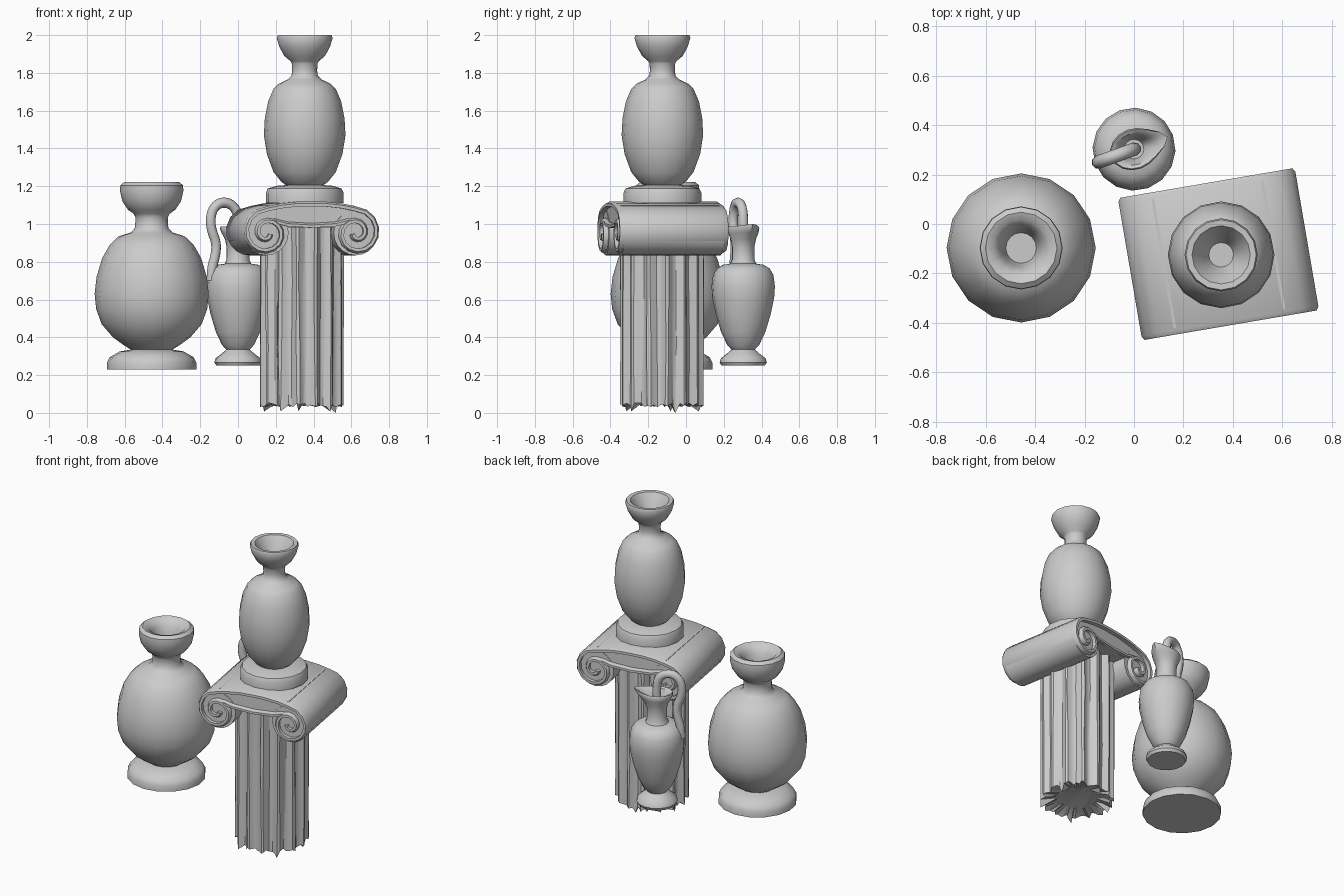
import bpy, bmesh, math, random
from math import sin, cos, pi, radians
from mathutils import Vector

if "Cube" in bpy.data.objects:
    bpy.data.objects.remove(bpy.data.objects["Cube"])

random.seed(4)


def finish(bm, name, loc, rot=0.0, angle=35):
    bmesh.ops.remove_doubles(bm, verts=bm.verts, dist=1e-5)
    bmesh.ops.recalc_face_normals(bm, faces=bm.faces)
    me = bpy.data.meshes.new(name)
    bm.to_mesh(me)
    bm.free()
    ob = bpy.data.objects.new(name, me)
    bpy.context.collection.objects.link(ob)
    ob.location = loc
    ob.rotation_euler.z = rot
    smooth(ob, angle)
    return ob


def smooth(ob, angle):
    bpy.ops.object.select_all(action='DESELECT')
    ob.select_set(True)
    bpy.context.view_layer.objects.active = ob
    bpy.ops.object.shade_smooth_by_angle(angle=radians(angle))


def skin(bm, rings):
    for a, b in zip(rings, rings[1:]):
        n = len(a)
        for i in range(n):
            bm.faces.new((a[i], a[(i + 1) % n], b[(i + 1) % n], b[i]))


def lathe(name, profile, loc, segs=16, rot=0.0, warp=None):
    """Turn (radius, z) points into a capped surface of revolution."""
    bm = bmesh.new()
    rings = []
    for k, (r, z) in enumerate(profile):
        ring = []
        for i in range(segs):
            a = 2 * pi * i / segs
            p = Vector((r * cos(a), r * sin(a), z))
            ring.append(bm.verts.new(warp(p, a) if warp else p))
        rings.append(ring)
    skin(bm, rings)
    bm.faces.new(rings[0])
    bm.faces.new(rings[-1])
    return finish(bm, name, loc, rot, 40)


# Large round vase
lathe("large_vase", [
    (.237, .23), (.237, .265), (.222, .295), (.17, .325), (.11, .335), (.15, .36),
    (.205, .40), (.265, .47), (.294, .55), (.302, .63), (.292, .72), (.262, .82),
    (.222, .89), (.175, .935), (.11, .955), (.088, .98), (.086, 1.035), (.096, 1.055),
    (.125, 1.075), (.155, 1.12), (.168, 1.175), (.166, 1.205), (.145, 1.222),
    (.115, 1.212), (.09, 1.18), (.075, 1.13), (.062, 1.06)], (-.457, -.097, 0))

# Slim vase standing on the column
lathe("slim_vase", [
    (.206, 1.112), (.206, 1.165), (.195, 1.188), (.15, 1.202), (.10, 1.206), (.125, 1.225),
    (.165, 1.275), (.20, 1.37), (.216, 1.47), (.211, 1.56), (.193, 1.65), (.165, 1.715),
    (.138, 1.742), (.09, 1.765), (.07, 1.785), (.066, 1.81), (.068, 1.85), (.075, 1.862),
    (.108, 1.89), (.135, 1.94), (.148, 1.985), (.142, 2.0), (.118, 1.998), (.09, 1.955),
    (.068, 1.91), (.05, 1.87)], (.353, -.125, 0))

# Pitcher with a pulled spout
PITCHER, TURN = (0, .303, 0), radians(20)


def spout(p, a):
    t = max(0, (p.z - .9) / .09)
    pull = max(0, cos(a)) ** 5
    return Vector((p.x + .052 * t * pull, p.y * (1 - .18 * t), p.z + .012 * t * pull))


lathe("pitcher", [
    (.115, .25), (.125, .268), (.118, .29), (.085, .315), (.062, .335), (.085, .36),
    (.118, .43), (.145, .52), (.164, .61), (.168, .67), (.16, .73), (.14, .765),
    (.108, .784), (.07, .79), (.06, .81), (.06, .88), (.07, .92), (.088, .952),
    (.098, .975), (.094, .988), (.076, .98), (.055, .94), (.04, .90)],
    PITCHER, rot=TURN, warp=spout)

# Pitcher handle, a looped tube
path = [(.0, .93), (.0, 1.03), (-.02, 1.085), (-.075, 1.113), (-.125, 1.095), (-.152, 1.04),
        (-.148, .97), (-.125, .90), (-.127, .84), (-.145, .77), (-.15, .70)]
cu = bpy.data.curves.new("pitcher_handle", 'CURVE')
cu.dimensions = '3D'
cu.bevel_depth = .027
cu.bevel_resolution = 2
cu.use_fill_caps = True
sp = cu.splines.new('BEZIER')
sp.resolution_u = 3
sp.bezier_points.add(len(path) - 1)
for bp, (u, z) in zip(sp.bezier_points, path):
    bp.co = (u, 0, z)
    bp.handle_left_type = bp.handle_right_type = 'AUTO'
handle = bpy.data.objects.new("pitcher_handle", cu)
bpy.context.collection.objects.link(handle)
handle.location = PITCHER
handle.rotation_euler.z = TURN

# Fluted column shaft with a broken lower edge
FLUTES, STEP = 14, 6
section = [.222, .221, .205, .194, .194, .205]
n = FLUTES * STEP
bm = bmesh.new()
rings = []
for level, z in enumerate((0, .35, .7, 1.02)):
    ring = []
    for i in range(n):
        a = 2 * pi * (i + .3 * random.uniform(-1, 1) * (level < 3)) / n
        r = section[i % STEP] + random.uniform(-.002, .002)
        zz = random.uniform(.03, .055) if level == 0 else z
        if level == 0 and i % 17 == 4:
            zz = .008
        ring.append(bm.verts.new((r * cos(a), r * sin(a), zz)))
    rings.append(ring)
inner = [bm.verts.new((v.co.x * .6, v.co.y * .6, .06)) for v in rings[0]]
rings.insert(0, inner)
skin(bm, rings)
bm.faces.new(inner)
bm.faces.new(rings[-1])
bm.verts.ensure_lookup_table()
bm.verts[4].co.z = 0
finish(bm, "column_shaft", (.338, -.127, 0), radians(5), 30)

# Capital: scrolled band wrapping over the top and curling at both ends
CAP, TILT = (.342, -.122, 0), radians(9.7)
CX, CZ = .24, .953


def band(name, points, thick, depth):
    """Sweep a strip along (x, z) points, thickened to the right of travel."""
    bm = bmesh.new()
    rings = []
    for i, p in enumerate(points):
        d = points[min(i + 1, len(points) - 1)] - points[max(i - 1, 0)]
        nrm = Vector((d.y, -d.x)).normalized()
        q = p + nrm * thick
        e = .016
        m1, m2 = p + nrm * e * .6, q
        rings.append([bm.verts.new((v.x, y, v.y)) for v, y in (
            (p, -depth + e), (m1, -depth), (m2, -depth),
            (m2, depth), (m1, depth), (p, depth - e))])
    skin(bm, rings)
    bm.faces.new(rings[0])
    bm.faces.new(rings[-1])
    return finish(bm, name, CAP, TILT, 40)


half = [Vector((.08, 1.118)), Vector((.17, 1.108))]
for i in range(25):
    t = i / 24
    a = pi / 2 - t * 1.7 * 2 * pi
    r = .14 - .105 * t
    half.append(Vector((CX + r * cos(a), CZ + r * sin(a))))
left = [Vector((-p.x, p.y)) for p in reversed(half)]
band("capital_scroll_band", left + [Vector((0, 1.119))] + half, .026, .292)

# Recessed core of the scrolls and the slab between them
for side in (-1, 1):
    bm = bmesh.new()
    rings = [[bm.verts.new((side * CX + .119 * cos(2 * pi * k / 20), y,
                            CZ + .119 * sin(2 * pi * k / 20))) for k in range(20)]
             for y in (-.268, .268)]
    skin(bm, rings)
    for r in rings:
        bm.faces.new(r)
    finish(bm, "scroll_core", CAP, TILT)


def box(name, size, z):
    bm = bmesh.new()
    bmesh.ops.create_cube(bm, size=1)
    bmesh.ops.scale(bm, vec=size, verts=bm.verts)
    bmesh.ops.translate(bm, vec=(0, 0, z), verts=bm.verts)
    return finish(bm, name, CAP, TILT)


box("capital_slab", (.46, .53, .115), 1.04)
lower = [Vector((x, z)) for x, z in ((-.2, 1.03), (-.13, 1.012), (0, 1.004), (.13, 1.012), (.2, 1.03))]
band("capital_lower_border", lower, .024, .286)
